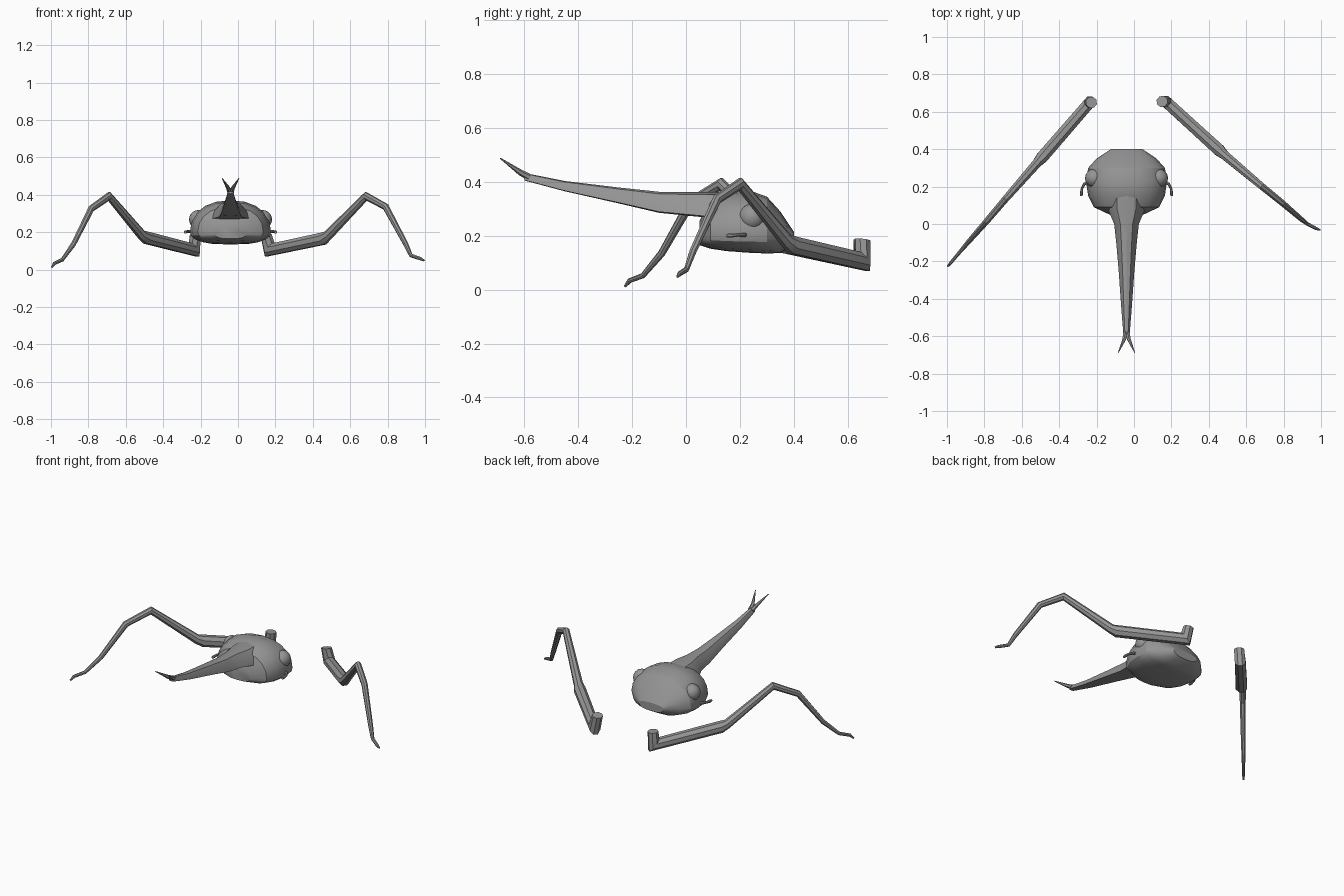
import bpy, bmesh, math
from mathutils import Vector

if "Cube" in bpy.data.objects:
    bpy.data.objects.remove(bpy.data.objects["Cube"])

CX = -0.04  # centre line of the head

grey = bpy.data.materials.new("mid grey")
grey.diffuse_color = (0.3, 0.3, 0.3, 1)
grey.use_nodes = True
grey.node_tree.nodes["Principled BSDF"].inputs["Base Color"].default_value = grey.diffuse_color


def finish(bm, name, angle=28):
    bmesh.ops.recalc_face_normals(bm, faces=bm.faces)
    mesh = bpy.data.meshes.new(name)
    bm.to_mesh(mesh)
    bm.free()
    mesh.materials.append(grey)
    ob = bpy.data.objects.new(name, mesh)
    bpy.context.collection.objects.link(ob)
    bpy.ops.object.select_all(action='DESELECT')
    ob.select_set(True)
    bpy.context.view_layer.objects.active = ob
    bpy.ops.object.shade_smooth_by_angle(angle=math.radians(angle))
    return ob


def loft(name, rings, angle=28):
    """Skin a list of equal-length rings and cap both ends."""
    bm = bmesh.new()
    rows = [[bm.verts.new(p) for p in r] for r in rings]
    n = len(rows[0])
    for a, b in zip(rows, rows[1:]):
        for i in range(n):
            j = (i + 1) % n
            bm.faces.new((a[i], a[j], b[j], b[i]))
    bm.faces.new(rows[0])
    bm.faces.new(rows[-1])
    return finish(bm, name, angle)


def limb(name, path, side, n=8, angle=28):
    """Mitred tube through (x, y, z, radius) points; side is the constant cross axis."""
    pts = [Vector(p[:3]) for p in path]
    side = Vector(side).normalized()
    rings = []
    for k, p in enumerate(pts):
        d0 = (p - pts[max(k - 1, 0)]).normalized()
        d1 = (pts[min(k + 1, len(pts) - 1)] - p).normalized()
        t = (d0 + d1).normalized()
        stretch = 1 / max(t.dot(d1 if d1.length else d0), 0.65)
        up = t.cross(side).normalized() * stretch
        r = path[k][3]
        ring = []
        for i in range(n):
            a = 2 * math.pi * (i + 0.5) / n
            ring.append(p + side * (r * math.cos(a)) + up * (r * math.sin(a)))
        rings.append(ring)
    return loft(name, rings, angle)


# Head: cross-sections along y as (y, half width, top z, bottom z)
def head_ring(y, w, top, bot, n=20):
    mid = 0.2
    ring = []
    for i in range(n):
        a = 2 * math.pi * i / n
        c, s = math.cos(a), math.sin(a)
        p = 0.9 if s >= 0 else 0.65
        x = math.copysign(abs(c) ** p, c) * w
        z = mid + (top - mid) * s ** p if s >= 0 else mid - (mid - bot) * (-s) ** 0.9
        ring.append((CX + x, y, z))
    return ring


loft("head", [head_ring(*s) for s in (
    (0.05, 0.09, 0.255, 0.165), (0.09, 0.175, 0.335, 0.152),
    (0.15, 0.205, 0.362, 0.143), (0.23, 0.217, 0.37, 0.137),
    (0.30, 0.205, 0.345, 0.134), (0.35, 0.16, 0.29, 0.136),
    (0.40, 0.085, 0.215, 0.165))])

# Snout: flat underside, narrow rounded top, as (y, half width, bottom z, top z)
rings = []
for y, w, b, t in ((0.15, 0.105, 0.26, 0.362), (0.08, 0.1, 0.267, 0.362),
                   (0.0, 0.066, 0.275, 0.362), (-0.1, 0.055, 0.285, 0.363),
                   (-0.25, 0.042, 0.32, 0.379), (-0.45, 0.028, 0.365, 0.403),
                   (-0.6, 0.016, 0.405, 0.433)):
    h = t - b
    rings.append([(CX + u * w, y, b + v * h) for u, v in (
        (-1, 0.05), (0, 0), (1, 0.05), (0.85, 0.5), (0.5, 0.9),
        (0, 1), (-0.5, 0.9), (-0.85, 0.5))])
loft("snout", rings)

# Head parts repeated on both sides
for s, label in ((-1, "left"), (1, "right")):
    # Forked snout tip
    limb(label + "_snout_fork", [(CX + s * 0.006, -0.58, 0.416, 0.013),
                                 (CX + s * 0.012, -0.615, 0.435, 0.011),
                                 (CX + s * 0.045, -0.69, 0.488, 0.002)], (1, 0, 0), 6)
    # Bulging eye
    bm = bmesh.new()
    bmesh.ops.create_uvsphere(bm, u_segments=16, v_segments=10, radius=0.05)
    bmesh.ops.translate(bm, verts=bm.verts, vec=(CX + s * 0.172, 0.245, 0.268))
    finish(bm, label + "_eye", 40)
    # Small hooked feeler with a thicker end
    limb(label + "_feeler", [(CX + s * 0.19, 0.225, 0.203, 0.008),
                             (CX + s * 0.225, 0.215, 0.203, 0.008),
                             (CX + s * 0.238, 0.19, 0.203, 0.007),
                             (CX + s * 0.241, 0.165, 0.201, 0.009),
                             (CX + s * 0.241, 0.15, 0.2, 0.007)], (0, 0, 1), 8)

# Legs: hip stub, thigh, shin, lower segments and foot
limb("left_leg", [(-0.228, 0.65, 0.185, 0.031), (-0.235, 0.652, 0.105, 0.033),
                  (-0.49, 0.358, 0.17, 0.035), (-0.515, 0.33, 0.185, 0.027),
                  (-0.69, 0.13, 0.392, 0.02), (-0.785, 0.018, 0.325, 0.018),
                  (-0.88, -0.09, 0.135, 0.014), (-0.94, -0.16, 0.052, 0.01),
                  (-0.982, -0.21, 0.033, 0.009), (-0.995, -0.226, 0.012, 0.005)],
     (0.885, -0.765, 0))
limb("right_leg", [(0.15, 0.655, 0.185, 0.031), (0.17, 0.655, 0.105, 0.033),
                   (0.455, 0.395, 0.165, 0.035), (0.48, 0.372, 0.182, 0.027),
                   (0.685, 0.2, 0.392, 0.02), (0.79, 0.115, 0.335, 0.018),
                   (0.895, 0.025, 0.14, 0.014), (0.925, 0.002, 0.075, 0.01),
                   (0.975, -0.025, 0.058, 0.009), (0.995, -0.032, 0.048, 0.005)],
     (0.65, 0.76, 0))
